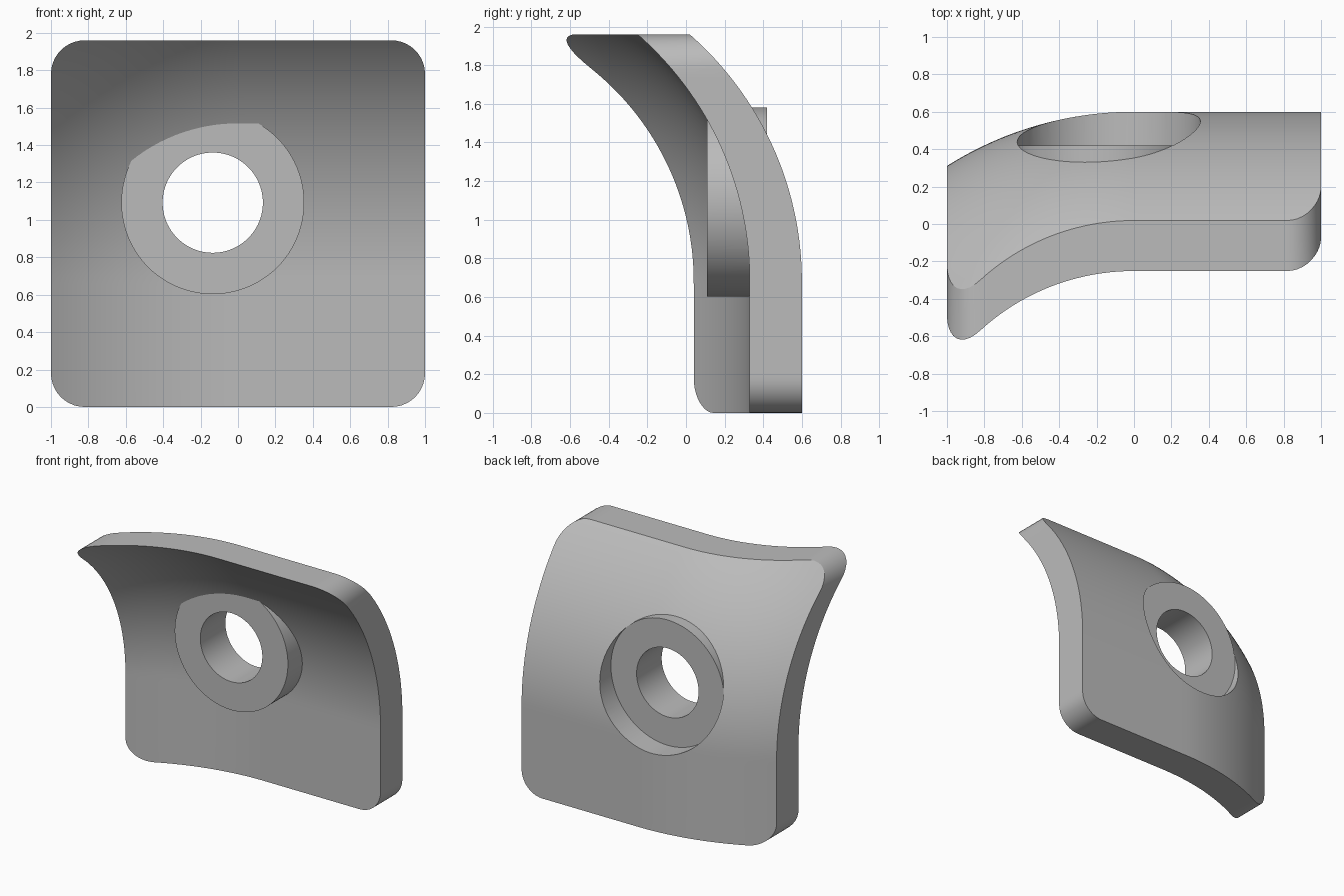
import bpy, bmesh, math

cube = bpy.data.objects.get("Cube")
if cube:
    bpy.data.objects.remove(cube, do_unlink=True)

HEIGHT, THICK, CORNER = 1.96, 0.27, 0.18
BACK, BEND_Z, BEND_R, SIDE_R = 0.6, 0.68, 1.7, 1.87
HUB_X, HUB_Z, HUB_R, HOLE_R = -0.135, 1.092, 0.489, 0.268
FACE_Y, FLOOR_Y = 0.11, 0.42

grey = bpy.data.materials.new("light grey")
grey.use_nodes = True
colour = (0.5, 0.5, 0.5, 1)
grey.diffuse_color = colour
grey.node_tree.nodes["Principled BSDF"].inputs["Base Color"].default_value = colour


def back_y(x, z):
    """Side arc, swept round the bend axis above BEND_Z."""
    left = min(x, 0)
    radius = BEND_R - SIDE_R + math.sqrt(SIDE_R ** 2 - left ** 2)
    rise = max(z - BEND_Z, 0)
    return BACK - BEND_R + math.sqrt(radius ** 2 - rise ** 2)


def make_object(name, bm):
    bmesh.ops.recalc_face_normals(bm, faces=bm.faces)
    mesh = bpy.data.meshes.new(name)
    bm.to_mesh(mesh)
    bm.free()
    mesh.materials.append(grey)
    obj = bpy.data.objects.new(name, mesh)
    bpy.context.collection.objects.link(obj)
    return obj


def cylinder(name, radius, y0, y1):
    bm = bmesh.new()
    rings = []
    for y in (y0, y1):
        rings.append([bm.verts.new((HUB_X + radius * math.cos(a), y,
                                    HUB_Z + radius * math.sin(a)))
                      for a in (math.tau * i / 96 for i in range(96))])
        bm.faces.new(rings[-1])
    for i in range(96):
        j = (i + 1) % 96
        bm.faces.new((rings[0][i], rings[0][j], rings[1][j], rings[1][i]))
    return make_object(name, bm)


def curved_plate():
    # rows follow the rounded outline, with finer steps in the corners
    steps = 10
    turns = [math.pi / 2 * i / steps for i in range(steps + 1)]
    low = [(CORNER * (1 - math.cos(a)), 1 - CORNER * (1 - math.sin(a))) for a in turns]
    mid = [(CORNER + (HEIGHT - 2 * CORNER) * i / 40, 1) for i in range(1, 40)]
    rows = low + mid + [(HEIGHT - z, w) for z, w in reversed(low)]
    cols = 48
    bm = bmesh.new()
    sheets = []
    for shift in (0, THICK):
        sheet = []
        for z, w in rows:
            xs = [w * (2 * c / cols - 1) for c in range(cols + 1)]
            sheet.append([bm.verts.new((x, back_y(x, z) - shift, z)) for x in xs])
        for a, b in zip(sheet, sheet[1:]):
            for c in range(cols):
                bm.faces.new((a[c], a[c + 1], b[c + 1], b[c]))
        sheets.append(sheet)
    # walls round the outline
    rims = [s[0] + [r[-1] for r in s[1:-1]] + s[-1][::-1] + [r[0] for r in s[-2:0:-1]]
            for s in sheets]
    n = len(rims[0])
    for i in range(n):
        j = (i + 1) % n
        bm.faces.new((rims[0][i], rims[0][j], rims[1][j], rims[1][i]))
    return make_object("curved_plate", bm)


plate = curved_plate()

# round hub, rear recess and through hole
tools = [(cylinder("hub", HUB_R, FACE_Y, 0.9), "UNION"),
         (cylinder("recess_cutter", HUB_R + 0.0006, FLOOR_Y, 1.1), "DIFFERENCE"),
         (cylinder("hole_cutter", HOLE_R, -1, 1.2), "DIFFERENCE")]
bpy.ops.object.select_all(action="DESELECT")
plate.select_set(True)
bpy.context.view_layer.objects.active = plate
for tool, operation in tools:
    tool.hide_render = True
    mod = plate.modifiers.new(tool.name, "BOOLEAN")
    mod.object = tool
    mod.operation = operation
    mod.solver = "EXACT"
    bpy.ops.object.modifier_apply(modifier=mod.name)
    bpy.data.objects.remove(tool, do_unlink=True)

bpy.ops.object.shade_smooth_by_angle(angle=math.radians(25))
